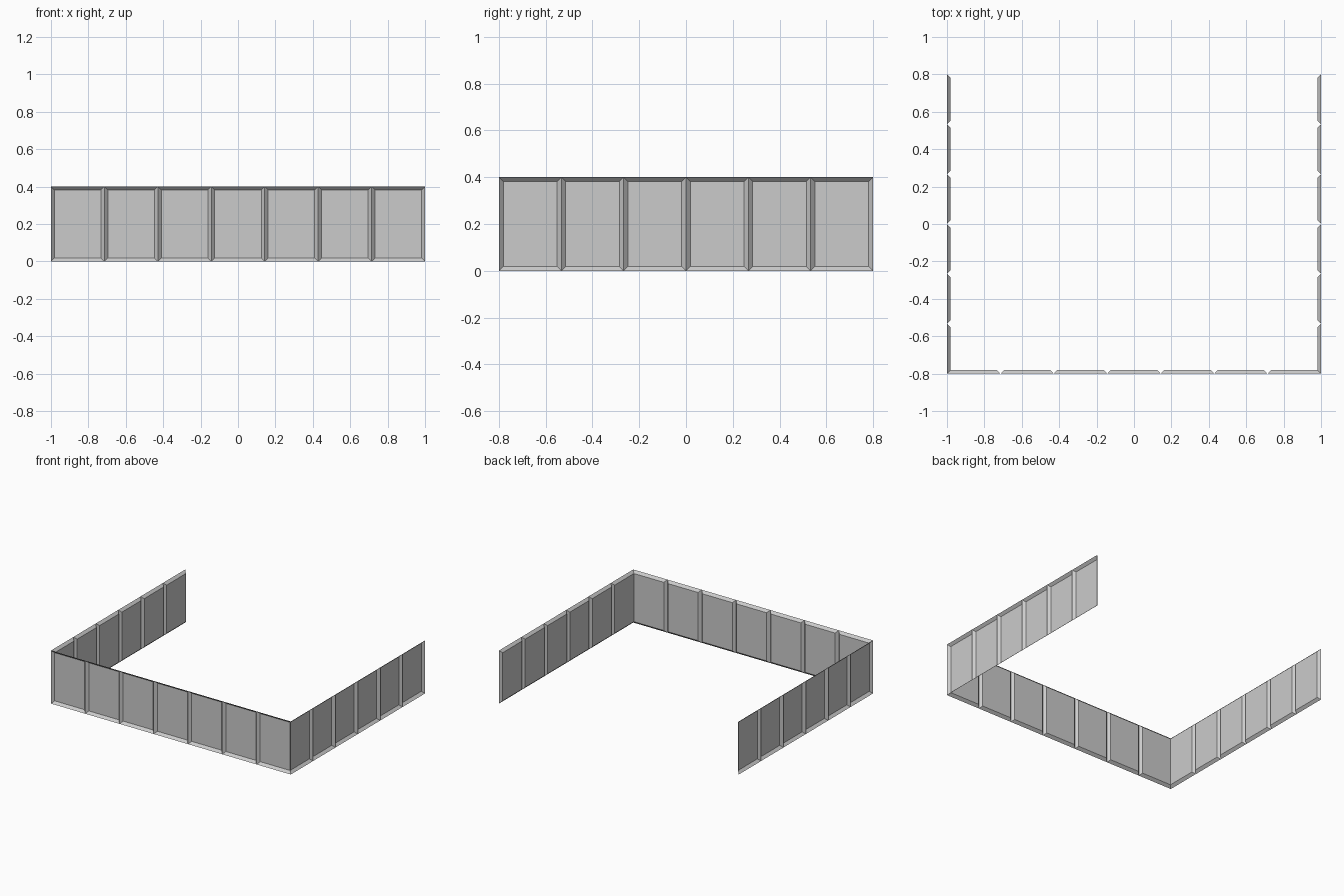
import bpy, bmesh
from mathutils import Vector

if "Cube" in bpy.data.objects:
    bpy.data.objects.remove(bpy.data.objects["Cube"])

W, D, H = 2.0, 1.6, 0.4      # overall size
RIM, DEPTH = 0.0185, 0.0185  # frame rim around each panel, panel recess


def panel_wall(name, start, end, count):
    """Open sheet wall running start -> end, outward side on its right,
    split into bays whose panels are recessed inward."""
    a, b = Vector(start), Vector(end)
    bm = bmesh.new()
    cols = []
    for i in range(count + 1):
        p = a.lerp(b, i / count)
        cols.append((bm.verts.new((p.x, p.y, 0)), bm.verts.new((p.x, p.y, H))))
    faces = [bm.faces.new((l[0], r[0], r[1], l[1])) for l, r in zip(cols, cols[1:])]
    bm.normal_update()
    bmesh.ops.inset_individual(bm, faces=faces, thickness=RIM, depth=-DEPTH,
                               use_even_offset=True)
    mesh = bpy.data.meshes.new(name)
    bm.to_mesh(mesh)
    bm.free()
    obj = bpy.data.objects.new(name, mesh)
    bpy.context.collection.objects.link(obj)
    return obj


# Front wall with seven bays, side walls with six; the back is open
panel_wall("front_wall", (-W / 2, -D / 2), (W / 2, -D / 2), 7)
panel_wall("right_wall", (W / 2, -D / 2), (W / 2, D / 2), 6)
panel_wall("left_wall", (-W / 2, D / 2), (-W / 2, -D / 2), 6)
